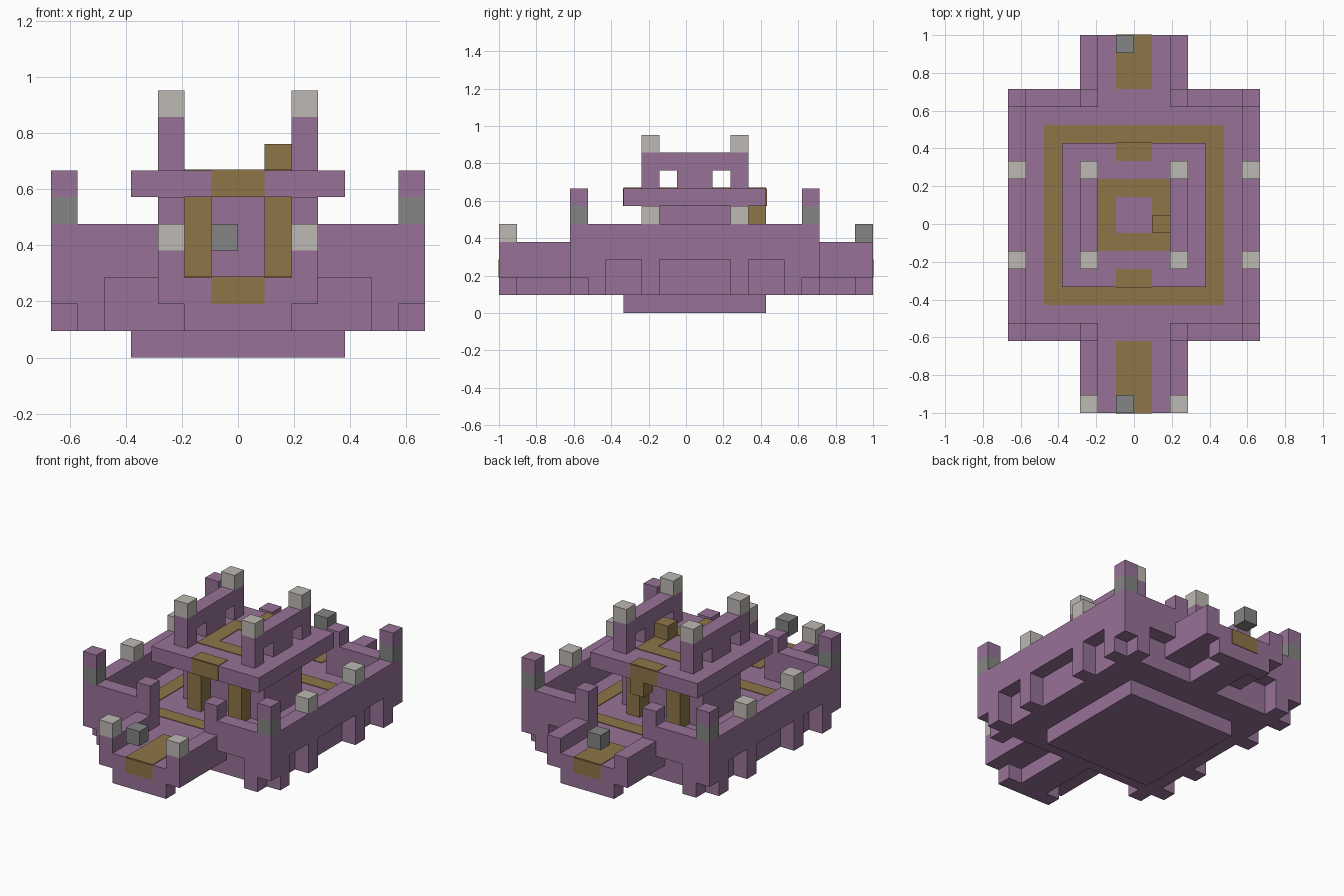
import bpy
import bmesh

U = 2 / 21          # one block
SKIN = 0.04         # paint plate thickness, in blocks

cube = bpy.data.objects.get("Cube")
if cube:
    bpy.data.objects.remove(cube)


def material(name, r, g, b):
    mat = bpy.data.materials.new(name)
    mat.use_nodes = True
    mat.diffuse_color = (r, g, b, 1)
    mat.node_tree.nodes["Principled BSDF"].inputs["Base Color"].default_value = (r, g, b, 1)
    return mat


purple = material("purple stone", .31, .17, .31)
gold = material("golden brown", .27, .18, .065)
light = material("pale grey", .51, .485, .45)
grey = material("dark grey", .227, .235, .227)


def part(name, mat, *boxes, mirror=""):
    """Join boxes given as (x range, y range, z range) in blocks."""
    bm = bmesh.new()
    for box in boxes:
        verts = bmesh.ops.create_cube(bm, size=1)["verts"]
        for v in verts:
            for axis, (low, high) in enumerate(box):
                v.co[axis] = U * (high if v.co[axis] > 0 else low)
    mesh = bpy.data.meshes.new(name)
    bm.to_mesh(mesh)
    bm.free()
    mesh.materials.append(mat)
    obj = bpy.data.objects.new(name, mesh)
    obj.location.y = U / 2
    bpy.context.collection.objects.link(obj)
    if mirror:
        mod = obj.modifiers.new("mirror", "MIRROR")
        mod.use_axis = ("x" in mirror, "y" in mirror, False)
        mod.use_mirror_merge = False
    return obj


def span(half):
    return (-half, half)


def one(start):
    return (start, start + 1)


def skin(level):
    return (level, level + SKIN)


def ring(name, outer, inner, level):
    """Flat square border painted on a floor."""
    part(name, gold,
         ((inner, outer), span(outer), skin(level)),
         ((0, inner), (inner, outer), skin(level)),
         ((0, inner), (-outer, -inner), skin(level)), mirror="x")


# Foundation and courtyard floor
part("foundation", purple, (span(4), span(4), one(0)))
part("courtyard_floor", purple, (span(6), span(6), (1, 3)))
ring("courtyard_path", 5, 4, 3)

# Outer walls with hanging buttresses, corner towers and gate posts
part("side_walls", purple, ((6, 7), (0, 7), (3, 5)), mirror="xy")
part("end_walls", purple, ((2, 6), (6, 7), (3, 5)), mirror="xy")
part("side_buttresses", purple,
     (one(6), one(2), (1, 3)), (one(6), one(5), (1, 3)), mirror="xy")
part("end_buttresses", purple, (one(5), one(6), (1, 3)), mirror="xy")
part("tower_corbels", purple, (one(6), one(6), one(2)), mirror="xy")
part("tower_bands", grey, (one(6), one(6), one(5)), mirror="xy")
part("tower_tops", purple, (one(6), one(6), one(6)), mirror="xy")
part("gate_posts", purple, (one(2), one(6), one(5)), mirror="xy")
part("wall_lamps", light, (one(6), one(2), one(5)), mirror="xy")

# Entrance bridges, the front one longer
for side, sign, end in (("front", -1, 11), ("back", 1, 10)):
    def out(near, far):
        return tuple(sorted((sign * near, sign * far)))
    part(side + "_bridge", purple,
         (span(3), out(6, end), one(2)),
         (span(2), out(end - 1, end), one(1)),
         (span(1), out(6, end - 1), one(1)))
    part(side + "_bridge_rails", purple,
         (one(2), out(7, end), one(3)), mirror="x")
    part(side + "_bridge_path", gold, (span(1), out(7, end), skin(3)))
    part(side + "_bridge_end_panel", gold,
         (span(1), out(end, end + SKIN), one(2)))
    part(side + "_hanging_lamp", grey,
         (one(-1), out(end - 1, end), one(4)))
part("bridge_lamps", light, (one(2), one(-11), one(4)), mirror="x")

# Keep with golden columns under a wide roof slab
part("keep_core", purple, (span(3), span(2), (3, 6)))
part("keep_columns", gold, (one(1), one(2), (3, 6)), mirror="xy")
part("keep_back_torch", gold, (one(0), one(3), one(5)))
part("roof_slab", purple, (span(4), span(4), one(6)))
part("roof_edge_panels", gold,
     (span(1), skin(4), one(6)),
     (span(1), (3, 4), skin(7)), mirror="y")
ring("roof_path", 2, 1, 7)
part("roof_torch", gold, (one(1), one(-1), one(7)))

# Rooftop parapets with window gaps and lamps
part("parapets", purple,
     (one(2), one(2), one(7)), (one(2), one(0), one(7)),
     (one(2), (0, 3), one(8)), mirror="xy")
part("parapet_lamps", light, (one(2), one(2), one(9)), mirror="xy")
